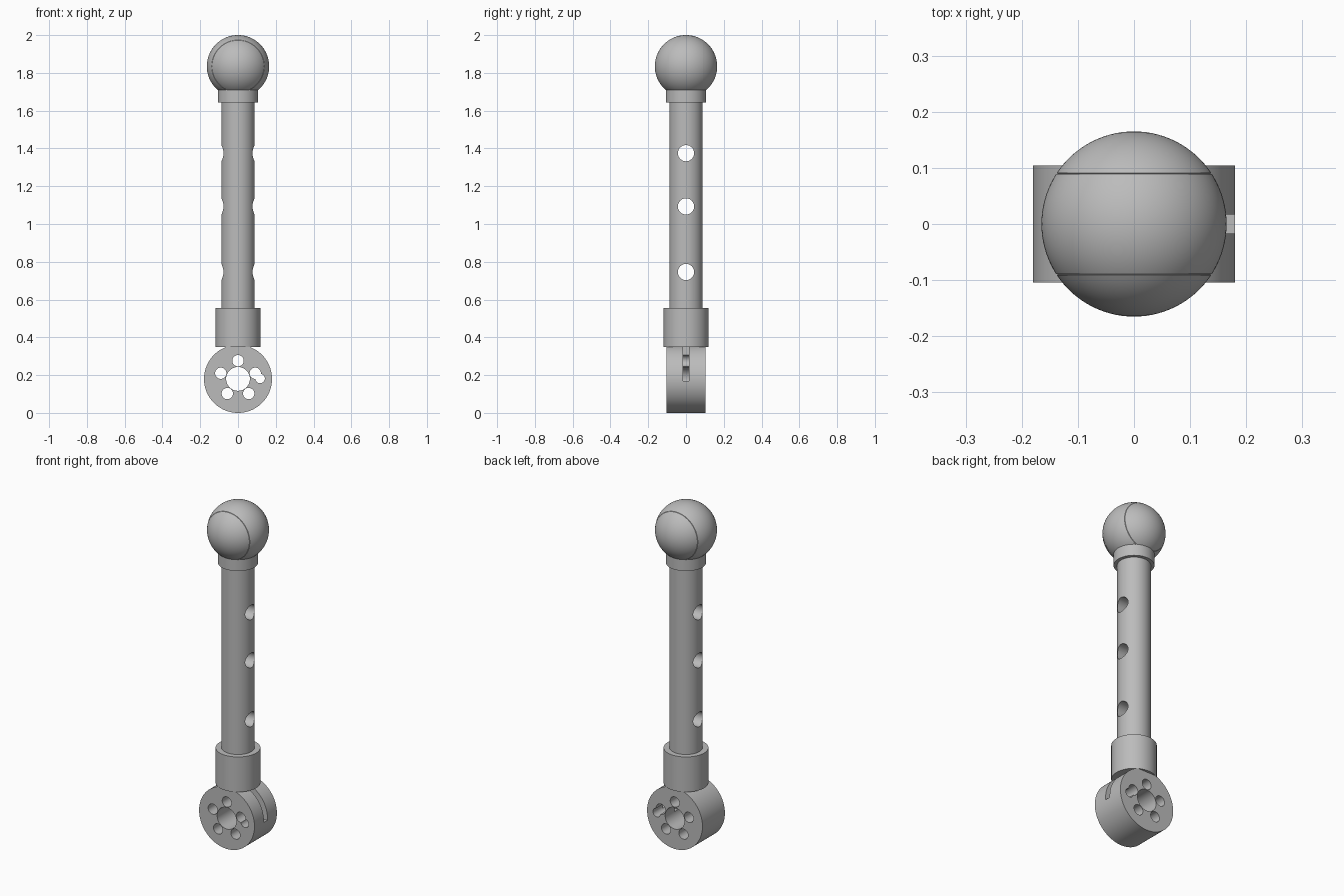
import bpy
from math import sin, cos, pi, radians, sqrt

cube = bpy.data.objects.get("Cube")
if cube:
    bpy.data.objects.remove(cube, do_unlink=True)

grey = bpy.data.materials.new("plain grey")
grey.use_nodes = True
grey.diffuse_color = (0.5, 0.5, 0.5, 1)
grey.node_tree.nodes["Principled BSDF"].inputs["Base Color"].default_value = (0.5, 0.5, 0.5, 1)


def cylinder(name, radius, depth, centre, axis="Z", sides=96):
    rotation = {"X": (0, pi / 2, 0), "Y": (pi / 2, 0, 0), "Z": (0, 0, 0)}[axis]
    bpy.ops.mesh.primitive_cylinder_add(vertices=sides, radius=radius, depth=depth,
                                        location=centre, rotation=rotation)
    obj = bpy.context.object
    obj.name = name
    return obj


def upright(name, radius, bottom, top):
    return cylinder(name, radius, top - bottom, (0, 0, (bottom + top) / 2))


def select(obj):
    bpy.ops.object.select_all(action="DESELECT")
    obj.select_set(True)
    bpy.context.view_layer.objects.active = obj


def cut(obj, cutters):
    for cutter in cutters:
        cutter.hide_render = True
        mod = obj.modifiers.new("cut", "BOOLEAN")
        mod.operation = "DIFFERENCE"
        mod.solver = "EXACT"
        mod.object = cutter
        select(obj)
        bpy.ops.object.modifier_apply(modifier=mod.name)
        bpy.data.objects.remove(cutter, do_unlink=True)


def finish(obj):
    obj.data.materials.clear()
    obj.data.materials.append(grey)
    select(obj)
    bpy.ops.object.shade_smooth_by_angle(angle=radians(30))


# Shaft with three cross holes
shaft = upright("shaft", 0.088, 0.45, 1.70)
cut(shaft, [cylinder("shaft_hole", 0.043, 0.5, (0, 0, z), "X", 48)
            for z in (0.746, 1.093, 1.375)])

# Collar under the ball and sleeve above the wheel
collar = upright("collar", 0.107, 1.643, 1.713)
sleeve = upright("sleeve", 0.119, 0.35, 0.556)

# Wheel with a hub bore, a ring of five holes and one extra hole
wheel_z = 0.18
wheel = cylinder("wheel", 0.18, 0.208, (0, 0, wheel_z), "Y", 128)
bores = [cylinder("hub_bore", 0.063, 0.5, (0, 0, wheel_z), "Y", 64)]
for i in range(5):
    a = pi / 2 + i * 2 * pi / 5
    bores.append(cylinder("ring_hole", 0.03, 0.5,
                          (0.096 * cos(a), 0, wheel_z + 0.096 * sin(a)), "Y", 40))
bores.append(cylinder("extra_hole", 0.025, 0.5, (0.117, 0, wheel_z + 0.002), "Y", 40))

# Narrow slot in the left side of the rim
bpy.ops.mesh.primitive_cube_add(size=1, location=(0.125, 0, 0.27))
slot = bpy.context.object
slot.scale = (0.25, 0.034, 0.2)
cut(wheel, bores + [slot])

# Ball: profile turned about the y axis, with a fine groove at each cap
R, seam, groove = 0.165, 0.09, 0.0012
seam_angle = math_angle = pi / 2 + 0.0
steps = 48
ys = [-R * cos(pi * i / steps) for i in range(steps + 1)]
ys = [y for y in ys if abs(abs(y) - seam) > 0.004]
for s in (-seam, seam):
    ys += [s - groove, s, s + groove]
ys.sort()
profile = [(y, sqrt(max(R * R - y * y, 0)) - (0.003 if abs(y) == seam else 0)) for y in ys]
turns = 96
verts = [(0, -R, 0), (0, R, 0)]
for y, r in profile[1:-1]:
    verts += [(r * cos(2 * pi * k / turns), y, r * sin(2 * pi * k / turns)) for k in range(turns)]
rings = len(profile) - 2
faces = []
for k in range(turns):
    n = (k + 1) % turns
    last = 2 + (rings - 1) * turns
    faces += [(0, 2 + k, 2 + n), (1, last + n, last + k)]
    for j in range(rings - 1):
        a, b = 2 + j * turns, 2 + (j + 1) * turns
        faces.append((a + k, b + k, b + n, a + n))
mesh = bpy.data.meshes.new("ball")
mesh.from_pydata(verts, [], faces)
ball = bpy.data.objects.new("ball", mesh)
bpy.context.collection.objects.link(ball)
ball.location = (0, 0, 2 - R)

for part in (shaft, collar, sleeve, wheel, ball):
    finish(part)
